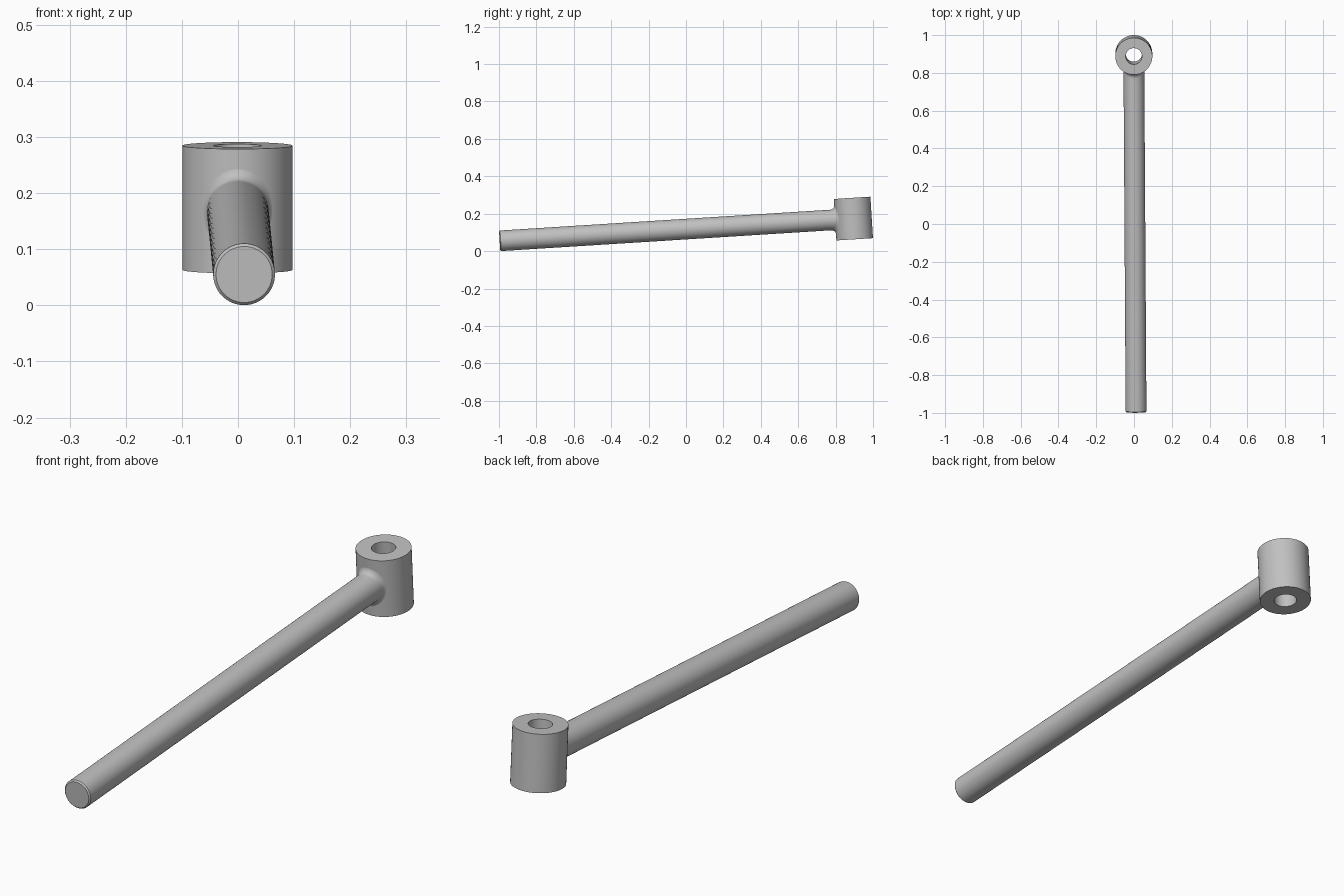
import bpy, bmesh, math
from mathutils import Matrix, Vector

cube = bpy.data.objects.get("Cube")
if cube:
    bpy.data.objects.remove(cube, do_unlink=True)

SEG = 96
HUB_R, HOLE_R, HUB_H = 0.098, 0.043, 0.222
ROD_R, ROD_LEN, CHAMFER, FILLET = 0.055, 1.895, 0.005, 0.024

steel = bpy.data.materials.new("steel_grey")
steel.use_nodes = True
colour = (0.53, 0.53, 0.53, 1)
steel.diffuse_color = colour
steel.node_tree.nodes["Principled BSDF"].inputs["Base Color"].default_value = colour

# The whole lever leans up towards the hub and is turned very slightly sideways
place = (Matrix.Translation((-0.001, 0.895, 0.174))
         @ Matrix.Rotation(math.radians(0.36), 4, 'Z')
         @ Matrix.Rotation(math.radians(3.6), 4, 'X'))


def build(name, rings, loop=False, cap=False):
    """Skin a list of point rings into one smooth-shaded object."""
    bm = bmesh.new()
    rows = [[bm.verts.new(p) for p in ring] for ring in rings]
    pairs = list(zip(rows, rows[1:])) + ([(rows[-1], rows[0])] if loop else [])
    for a, b in pairs:
        for i in range(SEG):
            j = (i + 1) % SEG
            bm.faces.new((a[i], a[j], b[j], b[i]))
    if cap:
        bm.faces.new(rows[0])
    bmesh.ops.recalc_face_normals(bm, faces=bm.faces)
    mesh = bpy.data.meshes.new(name)
    bm.to_mesh(mesh)
    bm.free()
    mesh.materials.append(steel)
    ob = bpy.data.objects.new(name, mesh)
    bpy.context.collection.objects.link(ob)
    ob.matrix_world = place
    bpy.ops.object.select_all(action='DESELECT')
    ob.select_set(True)
    bpy.context.view_layer.objects.active = ob
    bpy.ops.object.shade_smooth_by_angle(angle=math.radians(30))
    return ob


angles = [2 * math.pi * i / SEG for i in range(SEG)]

# Hub: tube around the local z axis
h = HUB_H / 2
profile = [(HUB_R, -h), (HUB_R, h), (HOLE_R, h), (HOLE_R, -h)]
build("hub", [[(r * math.cos(a), r * math.sin(a), z) for a in angles]
              for r, z in profile], loop=True)


# Rod: runs along local -y, chamfered at the free end
def rod_ring(r, y):
    return [(r * math.cos(a), y, r * math.sin(a)) for a in angles]


# Fillet: quarter-round flare that follows the curved hub wall
def fillet_ring(t):
    ring = []
    for a in angles:
        f = FILLET * (0.35 + 0.65 * math.sin(a) ** 2)
        r = ROD_R + f * (1 - math.cos(t))
        x = r * math.cos(a)
        wall = -math.sqrt(HUB_R ** 2 - x * x) + 0.0004
        ring.append((x, wall - f * (1 - math.sin(t)), r * math.sin(a)))
    return ring


rings = [rod_ring(ROD_R - CHAMFER, -ROD_LEN),
         rod_ring(ROD_R, -ROD_LEN + CHAMFER),
         rod_ring(ROD_R, -HUB_R - FILLET - 0.02)]
rings += [fillet_ring(math.pi / 2 * k / 8) for k in range(9)]
rod = build("rod", rings, cap=True)
